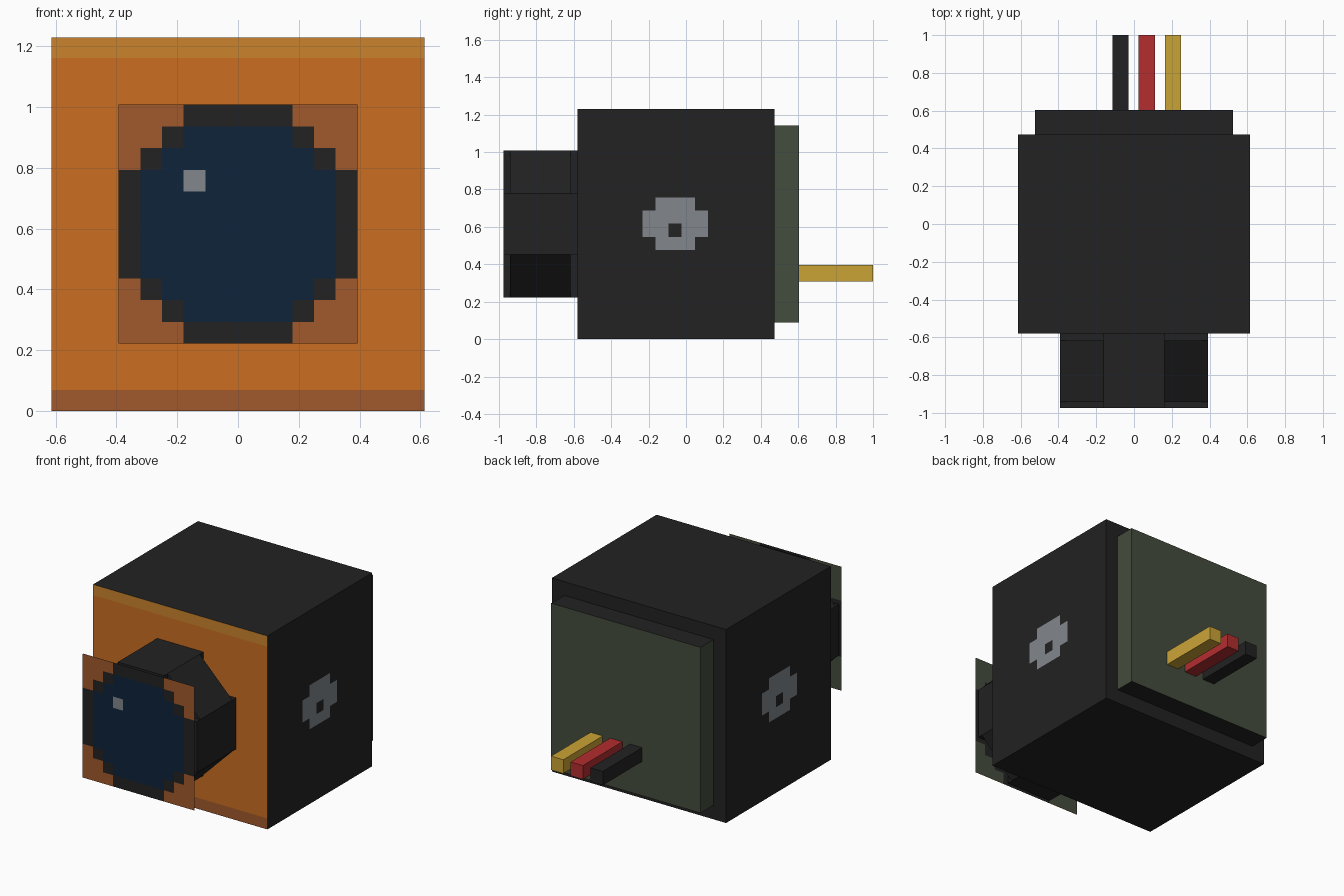
import bpy, bmesh, math
from mathutils import Matrix

if "Cube" in bpy.data.objects:
    bpy.data.objects.remove(bpy.data.objects["Cube"])


def mat(name, hexcode):
    m = bpy.data.materials.new(name)
    ch = [int(hexcode[i:i + 2], 16) / 255 for i in (0, 2, 4)]
    lin = [c / 12.92 if c <= 0.04045 else ((c + 0.055) / 1.055) ** 2.4 for c in ch]
    m.diffuse_color = (*lin, 1)
    m.use_nodes = True
    m.node_tree.nodes["Principled BSDF"].inputs["Base Color"].default_value = m.diffuse_color
    return m


BLACK = mat("black", "222222")
ORANGE = mat("orange", "CB6E21")
GOLD = mat("amber", "CB832D")
BROWN = mat("brown", "A15A2D")
NAVY = mat("navy", "0D233A")
GREY = mat("grey", "82878C")
GREEN = mat("green", "444D3D")
RED = mat("red", "B32D2F")
YELLOW = mat("yellow", "CBA436")


def finish(bm, name, mats):
    me = bpy.data.meshes.new(name)
    bm.to_mesh(me)
    bm.free()
    for m in mats:
        me.materials.append(m)
    ob = bpy.data.objects.new(name, me)
    bpy.context.collection.objects.link(ob)
    return ob


def box_bm(x0, x1, y0, y1, z0, z1):
    bm = bmesh.new()
    bmesh.ops.create_cube(bm, size=1)
    bmesh.ops.scale(bm, vec=(x1 - x0, y1 - y0, z1 - z0), verts=bm.verts)
    bmesh.ops.translate(bm, vec=((x0 + x1) / 2, (y0 + y1) / 2, (z0 + z1) / 2), verts=bm.verts)
    bm.normal_update()
    return bm


def cells(name, cols, rows, size, rule, mats, place):
    """Flat grid of square cells; rule(i, j) gives a material index or None."""
    bm = bmesh.new()
    for i in range(cols):
        for j in range(rows):
            k = rule(i, j)
            if k is None:
                continue
            u, v = (i - cols / 2) * size, (j - rows / 2) * size
            corners = [(u, v), (u + size, v), (u + size, v + size), (u, v + size)]
            f = bm.faces.new([bm.verts.new(place(*c)) for c in corners])
            f.material_index = k
    bmesh.ops.remove_doubles(bm, verts=bm.verts, dist=1e-4)
    return finish(bm, name, mats)


# Body: black cube with a banded orange front
bm = box_bm(-0.613, 0.613, -0.58, 0.473, 0, 1.23)
for z in (0.07, 1.162):
    bmesh.ops.bisect_plane(bm, geom=bm.verts[:] + bm.edges[:] + bm.faces[:],
                           plane_co=(0, 0, z), plane_no=(0, 0, 1))
bm.normal_update()
for f in bm.faces:
    if f.normal.y < -0.9:
        z = f.calc_center_median().z
        f.material_index = 3 if z < 0.07 else 2 if z > 1.162 else 1
finish(bm, "body", [BLACK, ORANGE, GOLD, BROWN])

# Back panel: green with black top and bottom edges
bm = box_bm(-0.525, 0.525, 0.473, 0.604, 0.09, 1.143)
for f in bm.faces:
    f.material_index = 1 if abs(f.normal.z) > 0.9 else 0
finish(bm, "back_panel", [GREEN, BLACK])

# Wires
for name, x, m in (("black_wire", -0.072, BLACK), ("red_wire", 0.068, RED), ("yellow_wire", 0.206, YELLOW)):
    finish(box_bm(x - 0.043, x + 0.043, 0.604, 1.0, 0.308, 0.396), name, [m])

# Lens barrel: four crossed boxes forming an octagon, the diagonal pair shorter
R, ZC = 0.393, 0.615
H = R * math.tan(math.pi / 8)
for k in range(4):
    y0, y1 = (-0.942, -0.617) if k % 2 else (-0.975, -0.58)
    bm = box_bm(-H, H, y0, y1, -R, R)
    bmesh.ops.rotate(bm, verts=bm.verts, matrix=Matrix.Rotation(k * math.pi / 4, 3, 'Y'))
    bmesh.ops.translate(bm, vec=(0, 0, ZC), verts=bm.verts)
    finish(bm, "lens_barrel_%d" % (k + 1), [BLACK])


# Lens plate: stepped disc on a square, with a highlight cell
def lens_rule(i, j):
    a, b = abs(i - 5), abs(j - 5)
    if (i, j) == (3, 7):
        return 3
    if a + b <= 6 and max(a, b) <= 4:
        return 2
    return 1 if a + b <= 7 else 0


def lens_back_rule(i, j):
    return 1 if abs(i - 5) + abs(j - 5) <= 7 else 0


S = 2 * R / 11
cells("lens_front", 11, 11, S, lens_rule, [BROWN, BLACK, NAVY, GREY],
      lambda u, v: (u, -1.0, ZC + v))
cells("lens_back", 11, 11, S, lens_back_rule, [GREEN, BLACK],
      lambda u, v: (-u, -0.996, ZC + v))


# Side screws: stepped grey discs with a dark slot
def screw_rule(i, j):
    if i in (0, 4) and j in (0, 3):
        return None
    return 1 if (i, j) == (2, 1) else 0


for side, name in ((1, "right_screw"), (-1, "left_screw")):
    cells(name, 5, 4, 0.07, screw_rule, [GREY, BLACK],
          lambda u, v, s=side: (s * 0.616, -0.058 + s * u, 0.617 + v))
